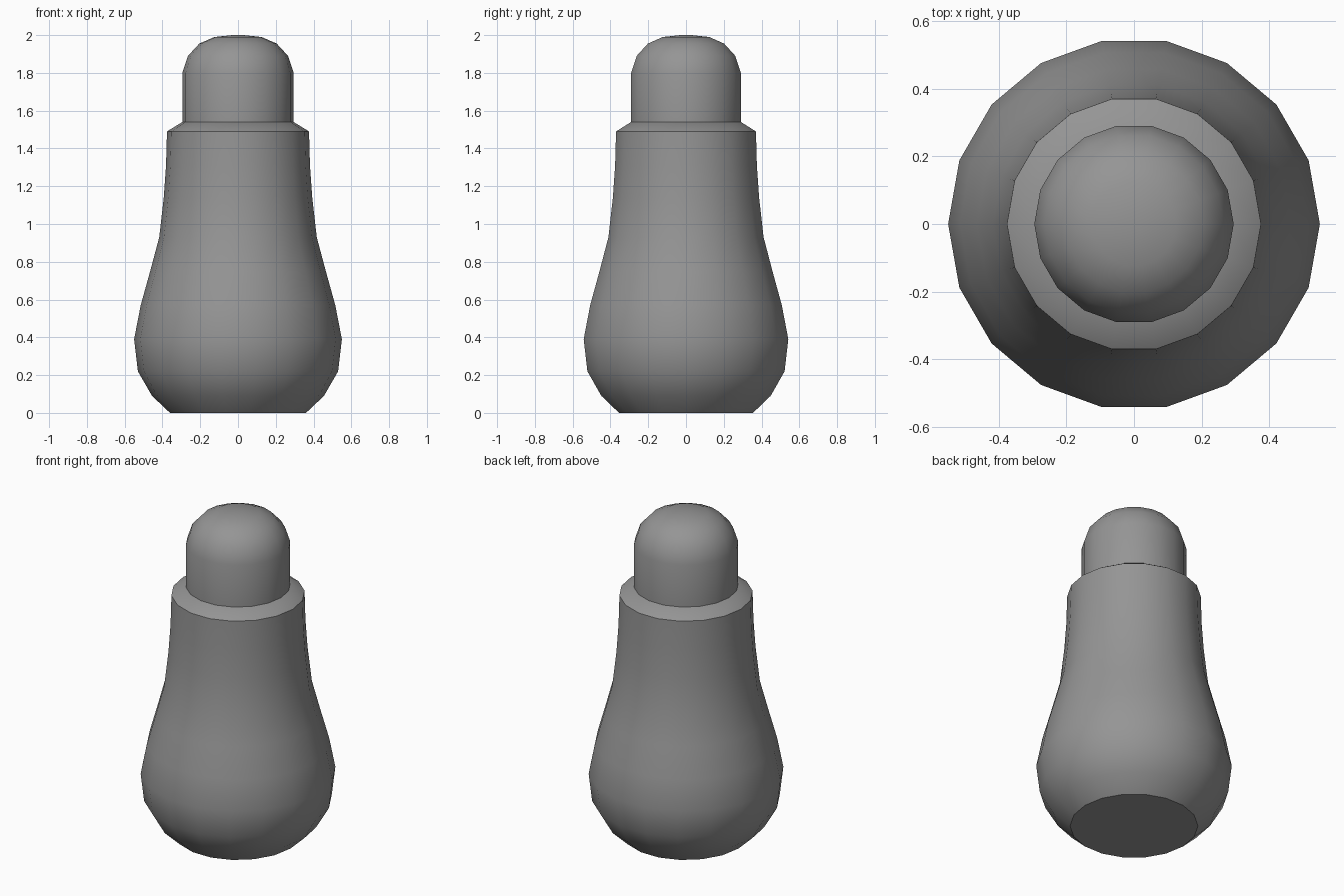
import bpy
import bmesh
from math import cos, sin, pi, radians

SIDES = 18

cube = bpy.data.objects.get("Cube")
if cube:
    bpy.data.objects.remove(cube, do_unlink=True)

grey = bpy.data.materials.new("mid_grey")
grey.use_nodes = True
color = (0.3, 0.3, 0.3, 1)
grey.diffuse_color = color
grey.node_tree.nodes["Principled BSDF"].inputs["Base Color"].default_value = color


def lathe(name, profile, sharp_angle):
    """Revolve (radius, height) points, closing both ends with flat caps."""
    bm = bmesh.new()
    rings = [[bm.verts.new((r * cos(2 * pi * i / SIDES), r * sin(2 * pi * i / SIDES), z))
              for i in range(SIDES)] for r, z in profile]
    for low, high in zip(rings, rings[1:]):
        for i in range(SIDES):
            j = (i + 1) % SIDES
            bm.faces.new((low[i], low[j], high[j], high[i]))
    bm.faces.new(rings[0][::-1])
    bm.faces.new(rings[-1])
    mesh = bpy.data.meshes.new(name)
    bm.to_mesh(mesh)
    bm.free()
    obj = bpy.data.objects.new(name, mesh)
    bpy.context.collection.objects.link(obj)
    mesh.materials.append(grey)
    bpy.ops.object.select_all(action='DESELECT')
    obj.select_set(True)
    bpy.context.view_layer.objects.active = obj
    bpy.ops.object.shade_smooth_by_angle(angle=radians(sharp_angle))
    return obj


# Pear-shaped body with a flat base and chamfered shoulder
lathe("body", [(0.36, 0), (0.455, 0.09), (0.53, 0.22), (0.55, 0.39),
               (0.515, 0.57), (0.465, 0.75), (0.417, 0.93), (0.393, 1.14),
               (0.381, 1.31), (0.376, 1.49), (0.295, 1.54)], 40)

# Domed cap sitting on the shoulder
lathe("cap", [(0.295, 1.535), (0.295, 1.8), (0.265, 1.89), (0.205, 1.955),
              (0.125, 1.99), (0.03, 2.0)], 40)
